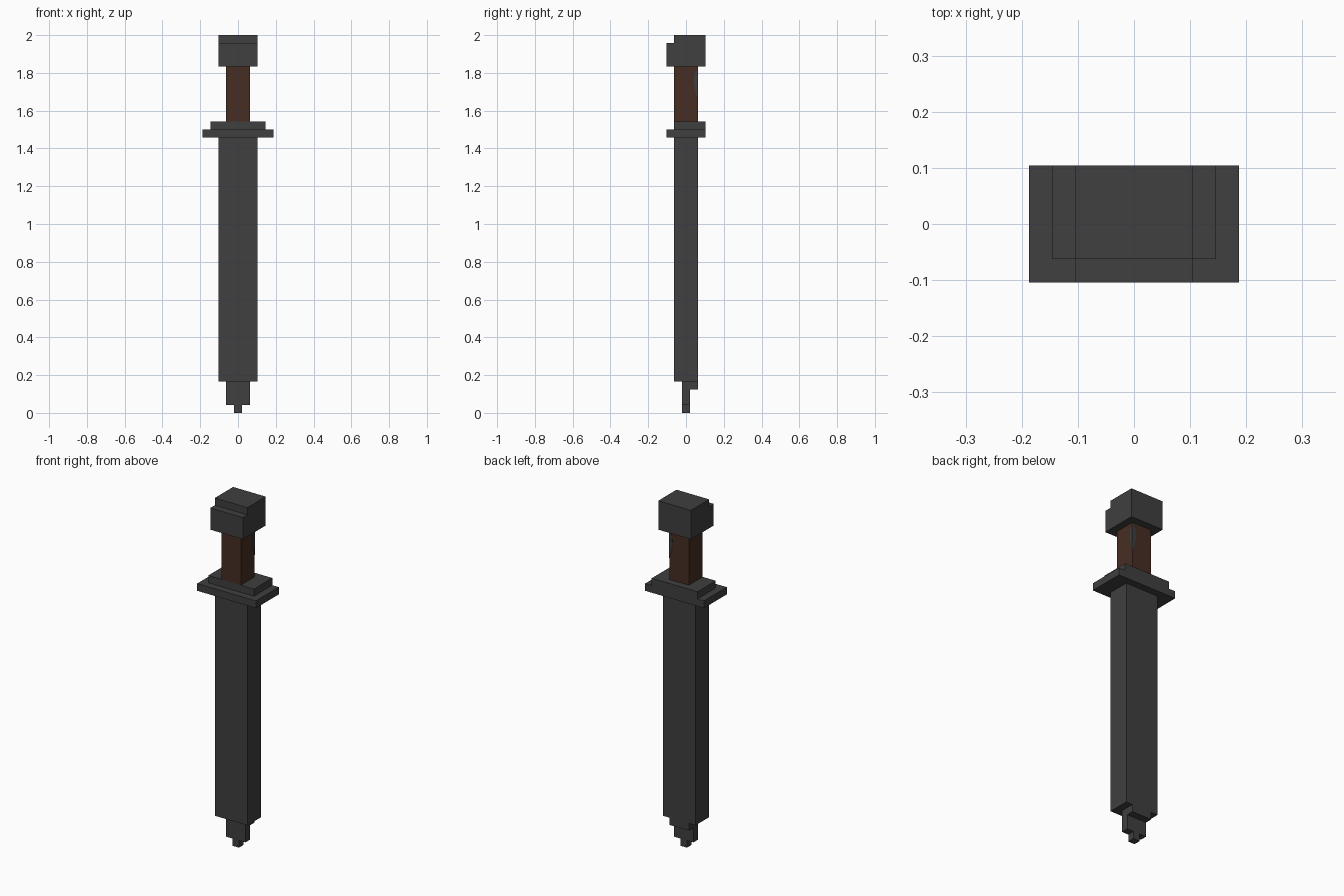
import bpy
import bmesh
from mathutils import Vector

cube = bpy.data.objects.get("Cube")
if cube:
    bpy.data.objects.remove(cube, do_unlink=True)

U = 1 / 24  # edge of one block; the sword is 48 blocks tall


def material(name, rgb):
    mat = bpy.data.materials.new(name)
    mat.use_nodes = True
    mat.diffuse_color = (*rgb, 1)
    mat.node_tree.nodes["Principled BSDF"].inputs["Base Color"].default_value = (*rgb, 1)
    return mat


dark_grey = material("dark_grey", (0.05, 0.05, 0.05))
brown = material("brown_leather", (0.063, 0.027, 0.017))


def prism(name, outline, offset, mat):
    """Closed solid: a planar outline pushed along offset."""
    bm = bmesh.new()
    face = bm.faces.new([bm.verts.new(p) for p in outline])
    new = bmesh.ops.extrude_face_region(bm, geom=[face])["geom"]
    verts = [v for v in new if isinstance(v, bmesh.types.BMVert)]
    bmesh.ops.translate(bm, verts=verts, vec=Vector(offset))
    bmesh.ops.recalc_face_normals(bm, faces=bm.faces[:])
    mesh = bpy.data.meshes.new(name)
    bm.to_mesh(mesh)
    bm.free()
    mesh.materials.append(mat)
    obj = bpy.data.objects.new(name, mesh)
    bpy.context.collection.objects.link(obj)
    return obj


def side_profile(name, half_width, yz, mat):
    """Profile in block units seen from the side, extruded across x."""
    outline = [(-half_width * U, y * U, z * U) for y, z in yz]
    return prism(name, outline, (2 * half_width * U, 0, 0), mat)


def block(name, half_width, y0, y1, z0, z1, mat):
    return side_profile(name, half_width, [(y0, z0), (y1, z0), (y1, z1), (y0, z1)], mat)


# Blade with its stepped point
block("tip", 0.5, -0.5, 0.5, 0, 1, dark_grey)
side_profile("stepped_point", 1.5,
             [(-0.5, 1), (0.5, 1), (0.5, 3), (1.5, 3), (1.5, 4), (-0.5, 4)], dark_grey)
block("blade", 2.5, -1.5, 1.5, 4, 35, dark_grey)

# Two-tier crossguard
block("guard_lower", 4.5, -2.5, 2.5, 35, 36, dark_grey)
block("guard_upper", 3.5, -1.5, 2.5, 36, 37, dark_grey)

# Grip and notched pommel
block("grip", 1.5, -1.5, 1.5, 37, 44, brown)
side_profile("pommel", 2.5,
             [(-2.5, 44), (2.5, 44), (2.5, 48), (-1.5, 48), (-1.5, 47), (-2.5, 47)], dark_grey)

# Worn grey patch wrapping the rear left corner of the grip
wear = [(1.5, 40), (1.2, 40.8), (1.0, 42), (1.1, 43.2), (1.5, 43.8)]
prism("grip_wear_side", [(1.5 * U, a * U, z * U) for a, z in wear], (0.002, 0, 0), dark_grey)
prism("grip_wear_back", [(a * U, 1.5 * U, z * U) for a, z in wear], (0, 0.002, 0), dark_grey)
